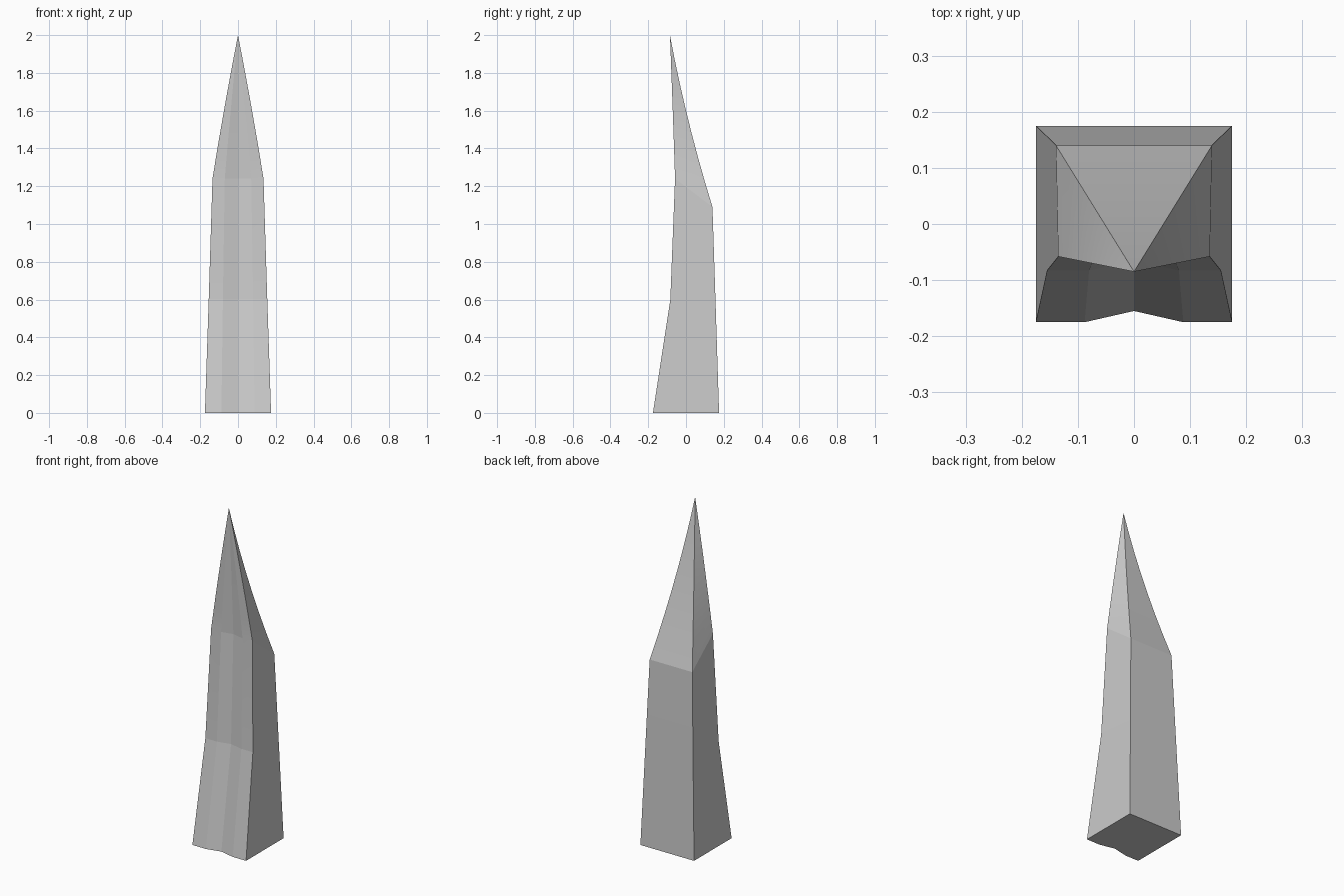
import bpy
import bmesh

cube = bpy.data.objects.get("Cube")
if cube:
    bpy.data.objects.remove(cube, do_unlink=True)

# Plain grey material
grey = bpy.data.materials.new("light grey")
grey.use_nodes = True
colour = (0.6, 0.6, 0.6, 1.0)
grey.diffuse_color = colour
grey.node_tree.nodes["Principled BSDF"].inputs["Base Color"].default_value = colour

TIP = (0.0, -0.085, 2.0)


def section(front, back, inner, groove):
    """Ring of seven points: square back, front with a shallow central groove."""
    fx, fy, fz = front
    bx, by, bz = back
    return [(-bx, by, bz), (-fx, fy, fz), (-inner, fy, fz), (0, fy + groove, fz),
            (inner, fy, fz), (fx, fy, fz), (bx, by, bz)]


# Tapering shaft: foot, waist, shoulder
sections = [
    section((0.175, -0.175, 0.0), (0.175, 0.175, 0.0), 0.088, 0.02),
    section((0.155, -0.083, 0.6), (0.155, 0.156, 0.6), 0.080, 0.018),
    section((0.135, -0.058, 1.24), (0.139, 0.14, 1.09), 0.070, 0.015),
]

# Pointed top: the back hollows in gently, the sides bulge a little
STEPS = 7
for i in range(1, STEPS):
    t = i / STEPS
    s = (1 - t) - 0.25 * t * (1 - t)
    f = (1 - t) + 0.1 * t * (1 - t)
    front = (0.135 * f, TIP[1] + 0.027 * f, 1.24 + 0.76 * t)
    back = (0.139 * s, TIP[1] + 0.225 * s, 1.09 + 0.91 * t)
    sections.append(section(front, back, 0.07 * f, 0.015 * f))

bm = bmesh.new()
rings = [[bm.verts.new(p) for p in ring] for ring in sections]
tip = bm.verts.new(TIP)
count = len(rings[0])
for low, high in zip(rings, rings[1:]):
    for i in range(count):
        j = (i + 1) % count
        bm.faces.new((low[i], low[j], high[j], high[i]))
for i in range(count):
    bm.faces.new((rings[-1][i], rings[-1][(i + 1) % count], tip))
bm.faces.new(rings[0])
bmesh.ops.recalc_face_normals(bm, faces=bm.faces)

mesh = bpy.data.meshes.new("spike")
bm.to_mesh(mesh)
bm.free()
mesh.materials.append(grey)
spike = bpy.data.objects.new("spike", mesh)
bpy.context.collection.objects.link(spike)

# Soft panels, crisp corners
bpy.ops.object.select_all(action="DESELECT")
spike.select_set(True)
bpy.context.view_layer.objects.active = spike
bpy.ops.object.shade_smooth_by_angle(angle=0.08)
